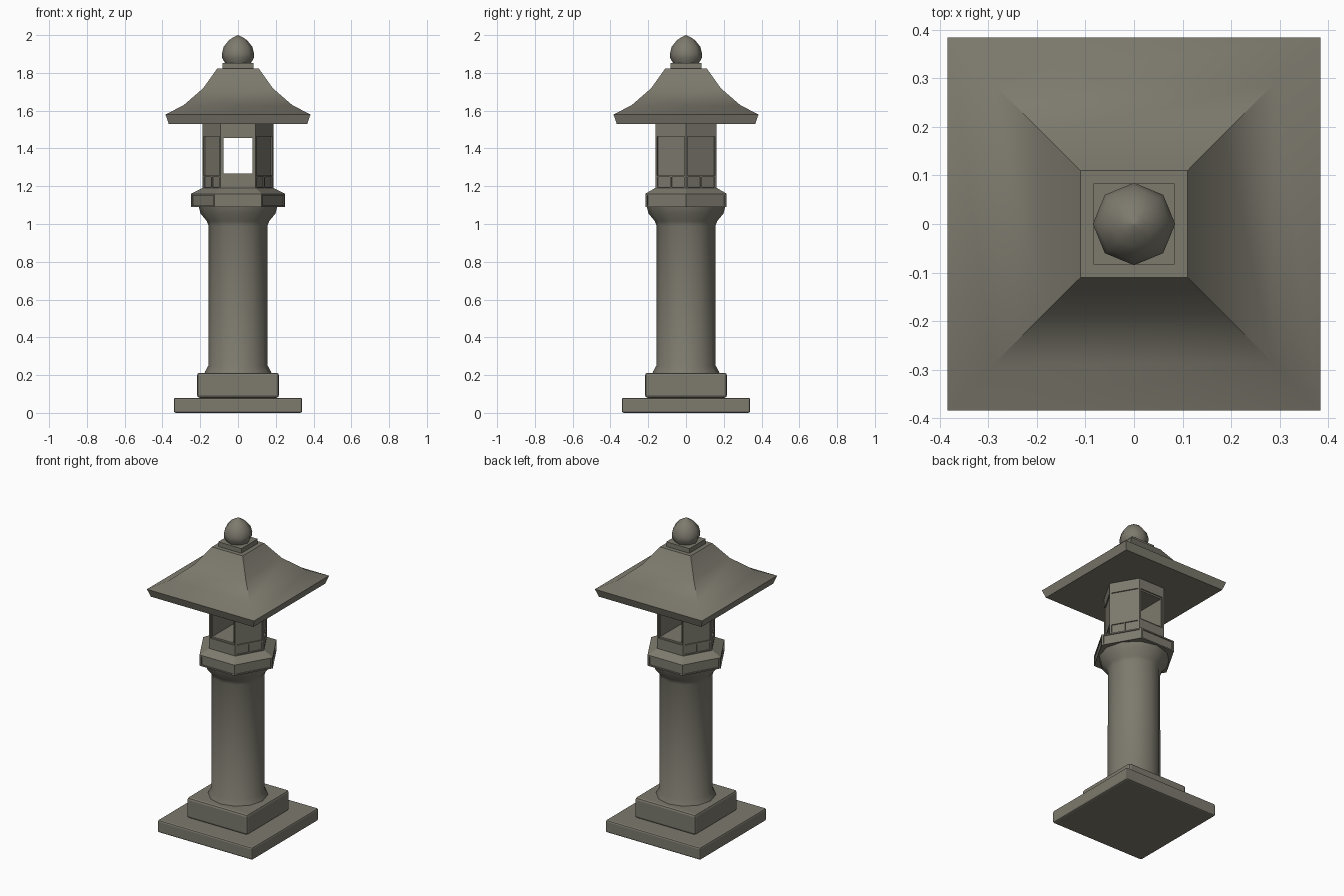
import bpy, bmesh, math
from mathutils import Matrix, Vector

if "Cube" in bpy.data.objects:
    bpy.data.objects.remove(bpy.data.objects["Cube"])

stone = bpy.data.materials.new("grey_stone")
stone.diffuse_color = (0.205, 0.195, 0.155, 1)
stone.use_nodes = True
stone.node_tree.nodes["Principled BSDF"].inputs["Base Color"].default_value = stone.diffuse_color


def finish(bm, name, smooth=None):
    bmesh.ops.recalc_face_normals(bm, faces=bm.faces)
    mesh = bpy.data.meshes.new(name)
    bm.to_mesh(mesh)
    bm.free()
    mesh.materials.append(stone)
    ob = bpy.data.objects.new(name, mesh)
    bpy.context.collection.objects.link(ob)
    bpy.ops.object.select_all(action='DESELECT')
    bpy.context.view_layer.objects.active = ob
    ob.select_set(True)
    if smooth:
        bpy.ops.object.shade_smooth_by_angle(angle=math.radians(smooth))
    return ob


def loft(name, profile, sides, turn=0.0, smooth=None):
    """Stack of regular polygons given as (radius, height), capped at both ends."""
    bm = bmesh.new()
    rings = []
    for r, z in profile:
        ring = []
        for i in range(sides):
            a = turn + math.tau * i / sides
            ring.append(bm.verts.new((r * math.cos(a), r * math.sin(a), z)))
        rings.append(ring)
    for lo, hi in zip(rings, rings[1:]):
        for i in range(sides):
            j = (i + 1) % sides
            bm.faces.new((lo[i], lo[j], hi[j], hi[i]))
    bm.faces.new(rings[0])
    bm.faces.new(rings[-1])
    return finish(bm, name, smooth)


def square(name, profile, smooth=None):
    return loft(name, [(h * math.sqrt(2), z) for h, z in profile], 4, math.pi / 4, smooth)


def slab(name, half, z0, z1, bevel):
    ob = square(name, [(half, z0), (half, z1)])
    mod = ob.modifiers.new("soft_edges", 'BEVEL')
    mod.width, mod.segments = bevel, 2
    return ob


def add_box(bm, angle, dist, depth, off, width, z0, z1):
    """Box centred on a plane at the given distance, facing the given direction."""
    m = (Matrix.Rotation(angle, 4, 'Z')
         @ Matrix.Translation((dist, off, (z0 + z1) / 2))
         @ Matrix.Diagonal((depth, width, z1 - z0, 1)))
    bmesh.ops.create_cube(bm, size=1, matrix=m)


def cut(target, bm):
    cutter = finish(bm, target.name + "_cutter")
    cutter.hide_render = True
    mod = target.modifiers.new("cut", 'BOOLEAN')
    mod.operation, mod.solver, mod.object = 'DIFFERENCE', 'EXACT', cutter
    bpy.ops.object.select_all(action='DESELECT')
    bpy.context.view_layer.objects.active = target
    target.select_set(True)
    bpy.ops.object.modifier_apply(modifier="cut")
    bpy.data.objects.remove(cutter)


# Stepped square base
slab("lower_base", 0.34, 0.0, 0.08, 0.010)
slab("upper_base", 0.217, 0.08, 0.212, 0.014)

# Round column flaring at foot and head
loft("column", [(0.178, 0.205), (0.175, 0.218), (0.157, 0.25), (0.156, 0.99),
                (0.165, 1.015), (0.198, 1.055), (0.209, 1.095)], 12, 0, 45)

# Hexagonal platform with shallow side panels
platform = loft("platform", [(0.249, 1.09), (0.249, 1.16), (0.19, 1.19)], 6)
bm = bmesh.new()
for k in range(6):
    add_box(bm, math.radians(30 + 60 * k), 0.249 * 0.866, 0.012, 0, 0.225, 1.098, 1.152)
cut(platform, bm)

# Hexagonal fire box: panelled sides, a window running front to back
firebox = loft("fire_box", [(0.187, 1.185), (0.187, 1.535)], 6)
apothem = 0.187 * 0.866
bm = bmesh.new()
for k in range(6):
    a = math.radians(30 + 60 * k)
    add_box(bm, a, apothem, 0.014, 0, 0.166, 1.258, 1.464)
    if k not in (1, 4):
        for off in (-0.0425, 0.0425):
            add_box(bm, a, apothem, 0.014, off, 0.077, 1.196, 1.248)
cut(firebox, bm)
bm = bmesh.new()
add_box(bm, math.pi / 2, 0, 0.5, 0, 0.152, 1.268, 1.454)
cut(firebox, bm)

# Concave square roof
square("roof", [(0.367, 1.53), (0.384, 1.58), (0.289, 1.628), (0.185, 1.718), (0.11, 1.823)], 45)

# Finial plate and bud
square("finial_plate", [(0.083, 1.82), (0.083, 1.853)])
loft("finial", [(0.068, 1.85), (0.084, 1.88), (0.085, 1.902), (0.076, 1.938),
                (0.048, 1.973), (0.022, 1.99), (0.001, 2.0)], 8, 0, 50)
